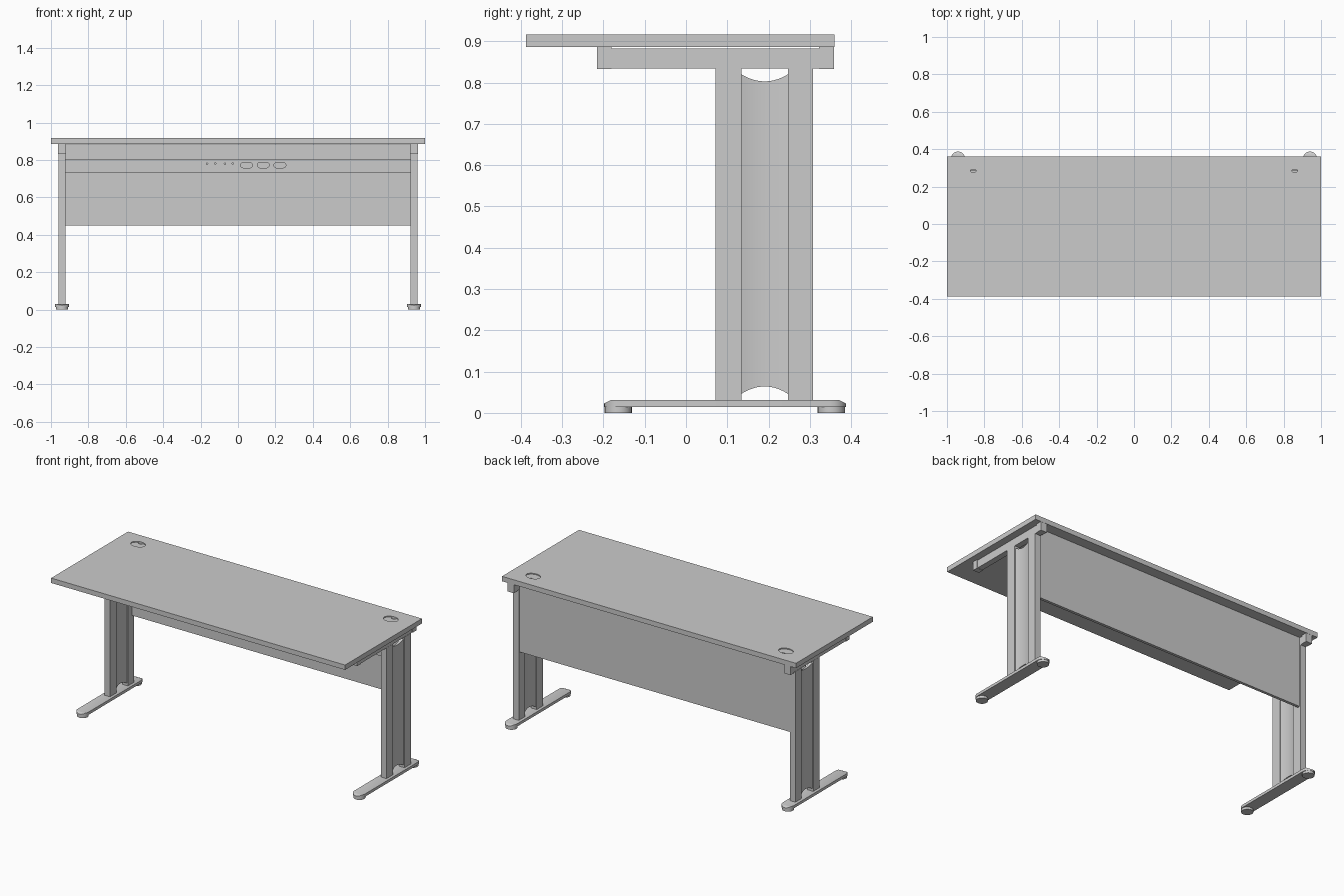
import bpy, bmesh, math
from mathutils import Vector

if "Cube" in bpy.data.objects:
    bpy.data.objects.remove(bpy.data.objects["Cube"])


def make(name, bm, smooth=False):
    bmesh.ops.recalc_face_normals(bm, faces=bm.faces)
    me = bpy.data.meshes.new(name)
    bm.to_mesh(me)
    bm.free()
    ob = bpy.data.objects.new(name, me)
    bpy.context.collection.objects.link(ob)
    if smooth:
        bpy.ops.object.select_all(action='DESELECT')
        ob.select_set(True)
        bpy.context.view_layer.objects.active = ob
        bpy.ops.object.shade_smooth_by_angle(angle=math.radians(35))
    return ob


def box(name, x, y, z):
    bm = bmesh.new()
    bmesh.ops.create_cube(bm, size=1)
    for v in bm.verts:
        for i, (a, b) in enumerate((x, y, z)):
            v.co[i] = (a + b) / 2 + v.co[i] * (b - a)
    return make(name, bm)


def prism_bm(points, depth):
    """Extrude a closed outline of 3D points along a vector."""
    bm = bmesh.new()
    face = bm.faces.new([bm.verts.new(p) for p in points])
    ext = bmesh.ops.extrude_face_region(bm, geom=[face])
    bmesh.ops.translate(bm, vec=depth, verts=[e for e in ext['geom'] if isinstance(e, bmesh.types.BMVert)])
    return bm


def ellipse(cx, cy, rx, ry, z, n=32):
    return [(cx + rx * math.cos(2 * math.pi * i / n), cy + ry * math.sin(2 * math.pi * i / n), z)
            for i in range(n)]


def stadium(half, r, n=12):
    """Outline long in the second axis, ends rounded; half = distance to arc centres."""
    pts = []
    for k, c in ((0, half), (1, -half)):
        for i in range(n + 1):
            a = math.pi * (k + i / n)
            pts.append((r * math.cos(a), c + r * math.sin(a)))
    return pts


def cut(ob, cutters):
    for c in cutters:
        m = ob.modifiers.new("cut", 'BOOLEAN')
        m.operation, m.object, m.solver = 'DIFFERENCE', c, 'EXACT'
    dg = bpy.context.evaluated_depsgraph_get()
    me = bpy.data.meshes.new_from_object(ob.evaluated_get(dg))
    ob.modifiers.clear()
    ob.data = me
    for c in cutters:
        bpy.data.objects.remove(c)


# Desk top with two cable holes
GX, GY = 0.86, 0.257
top = box("desk_top", (-1, 1), (-0.388, 0.36), (0.886, 0.916))
cut(top, [make("hole_cutter", prism_bm(ellipse(s * GX, GY, 0.045, 0.033, 0.85), (0, 0, 0.1)))
          for s in (1, -1)])

# Modesty panel and the cable tray in front of it
PX = 0.922
box("modesty_panel", (-PX, PX), (0.285, 0.302), (0.45, 0.882))
tray = make("cable_tray", prism_bm([(-PX, y, z) for y, z in (
    (0.15, 0.73), (0.285, 0.73), (0.285, 0.736), (0.156, 0.736), (0.156, 0.805), (0.15, 0.805))],
    (2 * PX, 0, 0)))
cutters = []
for x in (0.046, 0.135, 0.224):
    cutters.append(make("socket_cutter", prism_bm(
        [(x + b, 0.12, 0.772 + a) for a, b in stadium(0.018, 0.014)], (0, 0.06, 0))))
for x in (-0.165, -0.122, -0.07, -0.028):
    cutters.append(make("pin_cutter", prism_bm(
        [(a, 0.12, b) for a, b, _ in ellipse(x, 0.78, 0.004, 0.004, 0, 10)], (0, 0.06, 0))))
cut(tray, cutters)

LX = 0.941    # leg centre line
for s, side in ((1, "right"), (-1, "left")):
    cx = s * LX

    # Cable hole lid, slightly sunk, with a cable slot
    lid = make(side + "_cable_lid", prism_bm(ellipse(s * GX, GY, 0.045, 0.033, 0.892), (0, 0, 0.018)))
    cut(lid, [make("slot_cutter", prism_bm(ellipse(s * GX, GY + 0.028, 0.015, 0.010, 0.85), (0, 0, 0.1)))])

    # Top support beam with end caps
    box(side + "_support_beam", (cx - 0.018, cx + 0.018), (-0.18, 0.322), (0.834, 0.882))
    for where, y in (("front", (-0.215, -0.18)), ("back", (0.322, 0.359))):
        box(f"{side}_{where}_beam_cap", (cx - 0.021, cx + 0.021), y, (0.833, 0.886))

    # Twin leg columns
    for where, y in (("front", (0.072, 0.134)), ("back", (0.247, 0.308))):
        box(f"{side}_{where}_column", (cx - 0.019, cx + 0.019), y, (0.03, 0.835))

    # Hollow-faced cover between the columns, ends arched
    bm = bmesh.new()
    rings, n = [], 16
    for i in range(n + 1):
        t = 2 * i / n - 1
        k = 1 - t * t
        y, h = 0.1905 + 0.0565 * t, 0.013 - 0.007 * k
        zb, zt = 0.046 + 0.018 * k, 0.82 - 0.017 * k
        rings.append([bm.verts.new((cx + a, y, z)) for a, z in ((-h, zb), (h, zb), (h, zt), (-h, zt))])
    for a, b in zip(rings, rings[1:]):
        for j in range(4):
            bm.faces.new((a[j], a[(j + 1) % 4], b[(j + 1) % 4], b[j]))
    bm.faces.new(rings[0])
    bm.faces.new(rings[-1])
    make(side + "_leg_cover", bm, smooth=True)

    # Foot bar: rounded ends, sloped off at the top
    FY, R = 0.0945, 0.037
    bm = prism_bm([(cx + a, FY + b, 0.014) for a, b in stadium(0.293 - R, R)], (0, 0, 0.017))
    for d in (1, -1):
        cutres = bmesh.ops.bisect_plane(bm, geom=bm.verts[:] + bm.edges[:] + bm.faces[:],
                                        plane_co=(cx, FY + d * 0.277, 0.031),
                                        plane_no=Vector((0, d * 0.5, 1)), clear_outer=True)
        bmesh.ops.holes_fill(bm, edges=[e for e in cutres['geom_cut'] if isinstance(e, bmesh.types.BMEdge)])
    make(side + "_foot_bar", bm, smooth=True)

    # Round levelling pads
    for where, y in (("front", -0.164), ("back", 0.352)):
        make(f"{side}_{where}_foot_pad",
             prism_bm(ellipse(cx, y, 0.033, 0.033, 0, 24), (0, 0, 0.015)), smooth=True)
